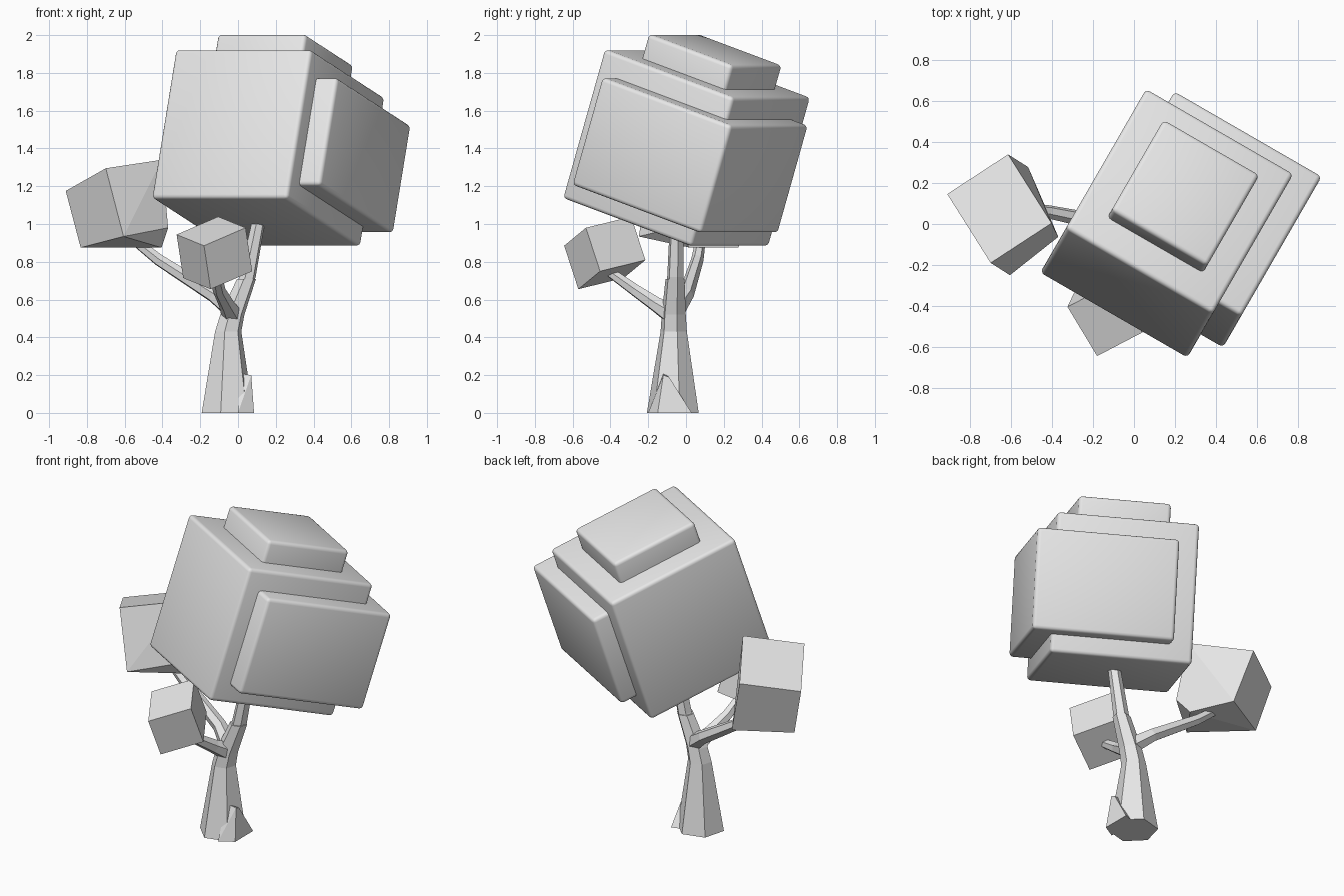
import bpy, bmesh, math
from mathutils import Vector, Matrix

old = bpy.data.objects.get("Cube")
if old:
    bpy.data.objects.remove(old, do_unlink=True)

grey = bpy.data.materials.new("light_grey")
grey.use_nodes = True
grey.diffuse_color = (0.8, 0.8, 0.8, 1)
grey.node_tree.nodes["Principled BSDF"].inputs["Base Color"].default_value = (0.8, 0.8, 0.8, 1)


def finish(name, bm, smooth=False):
    bmesh.ops.recalc_face_normals(bm, faces=bm.faces[:])
    mesh = bpy.data.meshes.new(name)
    bm.to_mesh(mesh)
    bm.free()
    mesh.materials.append(grey)
    obj = bpy.data.objects.new(name, mesh)
    bpy.context.collection.objects.link(obj)
    if smooth:
        bpy.ops.object.select_all(action='DESELECT')
        obj.select_set(True)
        bpy.context.view_layer.objects.active = obj
        bpy.ops.object.shade_smooth_by_angle(angle=math.radians(40))
    return obj


def hull(name, points):
    """Solid block wrapped around its corner points."""
    bm = bmesh.new()
    for p in points:
        bm.verts.new(p)
    bmesh.ops.convex_hull(bm, input=bm.verts[:])
    bmesh.ops.dissolve_limit(bm, angle_limit=math.radians(3),
                             verts=bm.verts[:], edges=bm.edges[:])
    return finish(name, bm)


def limb(name, rings, direction, sides=6, phase=15):
    """Faceted limb lofted through (x, y, z, radius) rings."""
    turn = Vector(direction).to_track_quat('Z', 'Y')
    bm = bmesh.new()
    loops = []
    for x, y, z, r in rings:
        loop = []
        for i in range(sides):
            a = math.tau * i / sides + math.radians(phase)
            loop.append(bm.verts.new(Vector((x, y, z)) + turn @ Vector((r * math.cos(a), r * math.sin(a), 0))))
        loops.append(loop)
    for low, high in zip(loops, loops[1:]):
        for i in range(sides):
            j = (i + 1) % sides
            bm.faces.new((low[i], low[j], high[j], high[i]))
    bm.faces.new(loops[0][::-1])
    bm.faces.new(loops[-1])
    return finish(name, bm)


# Tilted crown frame shared by the three rounded blocks
crown = (Matrix.Translation((0.16, 0.003, 1.403))
         @ Matrix.Rotation(math.radians(-30), 4, 'Z')
         @ Matrix.Rotation(math.radians(-18), 4, 'X'))


def crown_block(name, offset, size):
    bm = bmesh.new()
    bmesh.ops.create_cube(bm, size=1)
    bmesh.ops.scale(bm, vec=size, verts=bm.verts[:])
    bmesh.ops.bevel(bm, geom=bm.edges[:], offset=0.022, segments=3,
                    profile=0.5, affect='EDGES')
    bmesh.ops.transform(bm, matrix=crown @ Matrix.Translation(offset), verts=bm.verts[:])
    return finish(name, bm, smooth=True)


crown_block("crown_main", (0, 0, 0), (0.83, 0.83, 0.83))
crown_block("crown_side", (0.126, 0.102, -0.008), (0.83, 0.83, 0.60))
crown_block("crown_top", (0.004, 0.009, 0.40), (0.54, 0.54, 0.30))

# Small foliage block on the front branch
left, front, right = Vector((-0.325, -0.405, 0.944)), Vector((-0.18, -0.645, 0.885)), Vector((0.04, -0.53, 0.98))
drop = Vector((0.035, 0.075, -0.23))
top = [left, front, right, left + right - front]
hull("front_foliage", top + [p + drop for p in top])

# Larger foliage block with a flattened underside
hull("side_foliage", [
    (-0.912, 0.146, 1.175), (-0.615, 0.34, 1.22), (-0.70, -0.19, 1.295), (-0.403, 0.004, 1.34),
    (-0.606, -0.25, 0.934), (-0.37, -0.063, 0.98),
    (-0.833, 0.10, 0.875), (-0.517, 0.278, 0.875), (-0.405, 0.02, 0.875)])

# Trunk, with a small step where the thinner stem starts
limb("trunk", [(-0.055, -0.07, 0, 0.142), (-0.052, -0.065, 0.43, 0.072),
               (-0.03, -0.065, 0.52, 0.066), (0.045, -0.058, 0.71, 0.052)], (0, 0, 1))
limb("stem", [(0.03, -0.058, 0.66, 0.046), (0.05, -0.056, 0.72, 0.045),
              (0.11, -0.05, 1.02, 0.036)], (0, 0, 1))
hull("root_wedge", [(0.085, -0.15, 0), (0.085, 0.03, 0), (0.0, -0.2, 0), (0.0, 0.0, 0),
                    (0.07, -0.12, 0.2), (0.07, -0.09, 0.19), (0.0, -0.12, 0.21)])

# Branches
limb("side_branch", [(-0.02, -0.06, 0.54, 0.055), (-0.13, 0.0, 0.625, 0.042),
                     (-0.42, 0.06, 0.81, 0.033), (-0.57, 0.08, 0.93, 0.026)], (-0.55, 0.14, 0.37))
limb("front_branch", [(-0.03, -0.07, 0.52, 0.058), (-0.06, -0.16, 0.575, 0.042),
                      (-0.10, -0.27, 0.65, 0.034), (-0.12, -0.41, 0.75, 0.027)], (-0.09, -0.34, 0.22))
